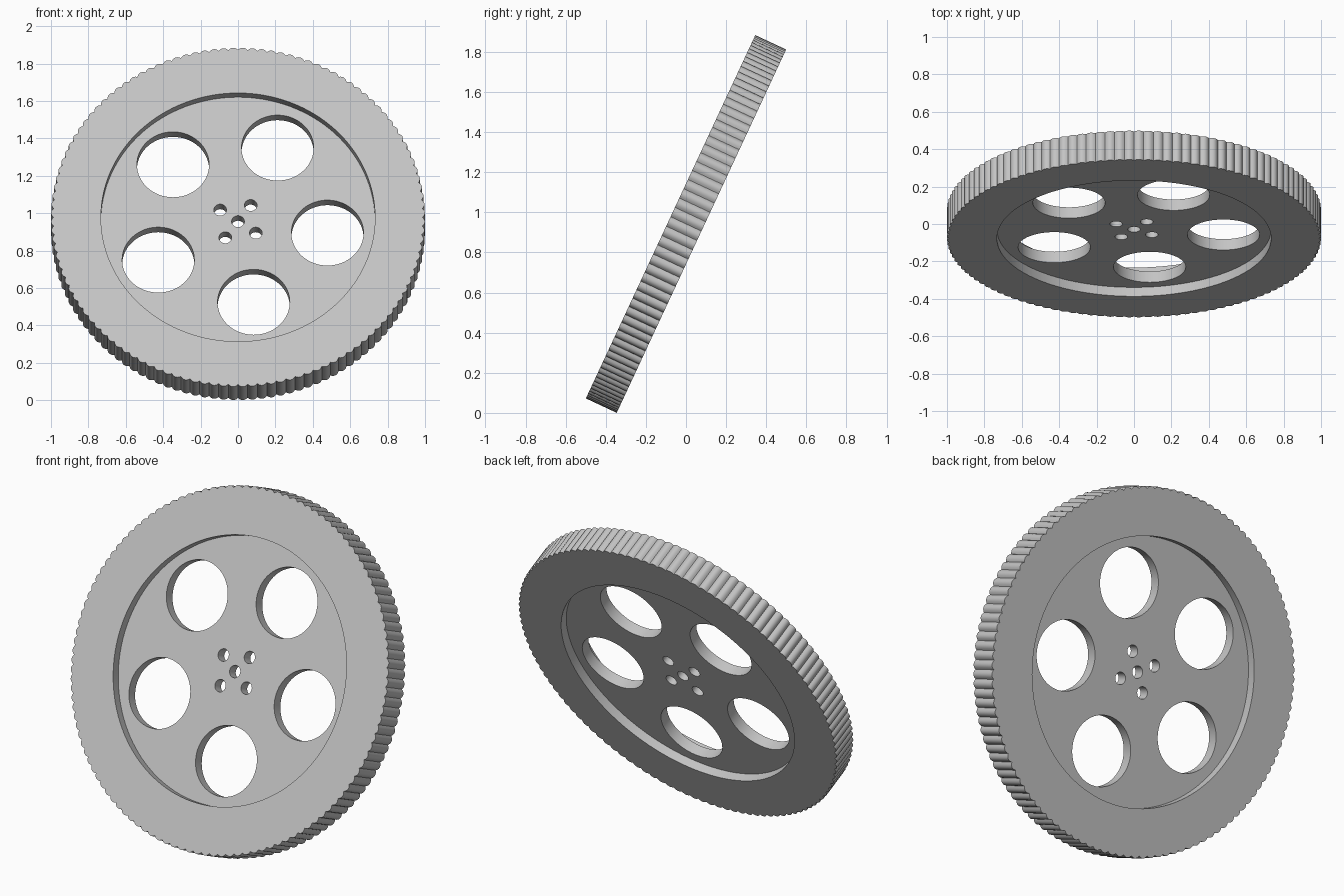
import bpy
from math import sin, cos, pi, radians

cube = bpy.data.objects.get("Cube")
if cube:
    bpy.data.objects.remove(cube)

TEETH, STEPS = 120, 6
TILT = radians(65)
HALF_RIM, HALF_WEB = 0.085, 0.032
CENTRE_Z = sin(TILT) + HALF_RIM * cos(TILT)

grey = bpy.data.materials.new("light_grey")
grey.use_nodes = True
grey.diffuse_color = (0.55, 0.55, 0.55, 1)
grey.node_tree.nodes["Principled BSDF"].inputs["Base Color"].default_value = (0.55, 0.55, 0.55, 1)


def polar(r, a, cx=0, cy=0):
    return (cx + r * cos(a), cy + r * sin(a))


def circle(r, cx=0, cy=0, n=64):
    return [polar(r, 2 * pi * i / n, cx, cy) for i in range(n)]


def plate(name, loops, half):
    """Flat plate from an outline and its holes, thickened both ways and tilted."""
    curve = bpy.data.curves.new(name, "CURVE")
    curve.dimensions = "2D"
    curve.fill_mode = "BOTH"
    curve.extrude = half
    for pts in loops:
        spline = curve.splines.new("POLY")
        spline.points.add(len(pts) - 1)
        for p, (x, y) in zip(spline.points, pts):
            p.co = (x, y, 0, 1)
        spline.use_cyclic_u = True
    ob = bpy.data.objects.new(name, curve)
    bpy.context.collection.objects.link(ob)
    ob.location.z = CENTRE_Z
    ob.rotation_euler.x = TILT
    bpy.ops.object.select_all(action="DESELECT")
    ob.select_set(True)
    bpy.context.view_layer.objects.active = ob
    bpy.ops.object.convert(target="MESH")
    ob = bpy.context.object
    bpy.ops.object.mode_set(mode="EDIT")
    bpy.ops.mesh.select_all(action="SELECT")
    bpy.ops.mesh.remove_doubles(threshold=0.0001)
    bpy.ops.mesh.normals_make_consistent(inside=False)
    bpy.ops.object.mode_set(mode="OBJECT")
    bpy.ops.object.shade_smooth_by_angle(angle=radians(30))
    ob.data.materials.clear()
    ob.data.materials.append(grey)
    return ob


# Rim with rounded ribs round its edge
ribs = []
for i in range(TEETH * STEPS):
    u = 2 * (i % STEPS) / STEPS - 1
    ribs.append(polar(1 - 0.013 * u * u, 2 * pi * i / (TEETH * STEPS)))
plate("ribbed_rim", [ribs, circle(0.733, n=128)], HALF_RIM)

# Recessed web with five large openings, four bolt holes and an axle hole
holes = [circle(0.193, *polar(0.483, radians(64 + 72 * k))) for k in range(5)]
holes += [circle(0.034, *polar(0.117, radians(54.5 + 90 * k)), n=32) for k in range(4)]
holes.append(circle(0.034, n=32))
plate("web_disc", [circle(0.735, n=128)] + holes, HALF_WEB)
